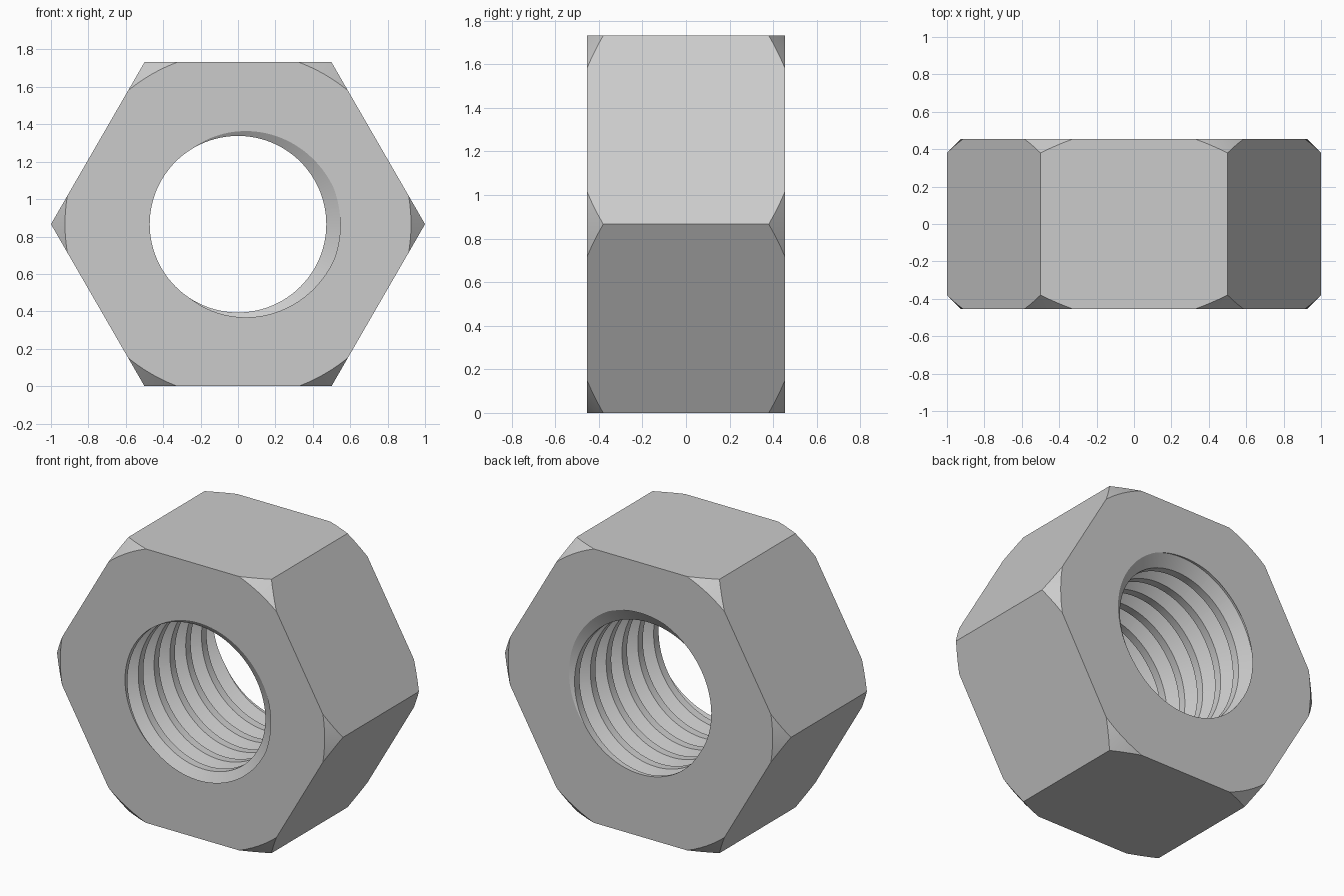
import bpy
import bmesh
from math import cos, sin, radians, sqrt, acos, degrees

cube = bpy.data.objects.get("Cube")
if cube:
    bpy.data.objects.remove(cube)

APOTHEM = sqrt(3) / 2        # hexagon centre to flat
HALF = 0.455                 # half thickness along y
FACE_R = 0.925               # radius of the chamfered end face
CREST_R, ROOT_R = 0.472, 0.547
PITCH = 0.158
ROOT_W, OPEN_W = 0.009, 0.054  # half widths of the groove floor and mouth


def bore_radius(y, turn):
    """Radius of the threaded bore at depth y and angle in turns."""
    phase = (y + HALF) / PITCH + turn
    u = abs(phase - round(phase)) * PITCH
    t = min(1, max(0, (u - ROOT_W) / (OPEN_W - ROOT_W)))
    return ROOT_R + (CREST_R - ROOT_R) * t


def column(angle):
    """Closed section of the nut at one angle, as (radius, y) pairs."""
    turn = angle / 360
    section = []
    for groove in range(-1, 9):
        for offset in (-OPEN_W, -ROOT_W, ROOT_W, OPEN_W):
            y = (groove - turn) * PITCH + offset - HALF
            y = max(-HALF, min(HALF, y))
            section.append((bore_radius(y, turn), y))
    # End faces, corner chamfers and hexagon side
    hex_r = APOTHEM / cos(radians(angle % 60 - 30))
    rim = min(hex_r, FACE_R)
    side_y = HALF - max(0, hex_r - FACE_R)
    section += [(rim, HALF), (hex_r, side_y), (hex_r, -side_y), (rim, -HALF)]
    return section


# Regular angles plus the exact ends of every chamfer arc
arc = 30 - degrees(acos(APOTHEM / FACE_R))
angles = set(range(0, 361, 3))
for corner in range(0, 361, 60):
    angles |= {a for a in (corner - arc, corner + arc) if 0 < a < 360}

# Sweep the section around the y axis
bm = bmesh.new()
columns = []
for angle in sorted(angles):
    a = radians(angle)
    columns.append([bm.verts.new((r * cos(a), y, r * sin(a) + APOTHEM))
                    for r, y in column(angle)])
for left, right in zip(columns, columns[1:]):
    for i in range(len(left)):
        bm.faces.new((left[i - 1], left[i], right[i], right[i - 1]))
bmesh.ops.remove_doubles(bm, verts=bm.verts[:], dist=0.0002)
bmesh.ops.recalc_face_normals(bm, faces=bm.faces[:])
bm.normal_update()


# Join the strips of each hexagon side into one flat face
def on_side(edge):
    if len(edge.link_faces) != 2:
        return False
    n1, n2 = (f.normal for f in edge.link_faces)
    middle = (edge.verts[0].co + edge.verts[1].co) / 2
    outer = middle.x ** 2 + (middle.z - APOTHEM) ** 2 > 0.7
    return outer and abs(n1.y) < 0.01 and n1.dot(n2) > 0.9999


bmesh.ops.dissolve_edges(bm, edges=[e for e in bm.edges if on_side(e)],
                         use_verts=False)

mesh = bpy.data.meshes.new("hex_nut")
bm.to_mesh(mesh)
bm.free()
nut = bpy.data.objects.new("hex_nut", mesh)
bpy.context.collection.objects.link(nut)

# Plain grey metal
grey = bpy.data.materials.new("grey_metal")
grey.use_nodes = True
colour = (0.6, 0.6, 0.6, 1)
grey.diffuse_color = colour
grey.node_tree.nodes["Principled BSDF"].inputs["Base Color"].default_value = colour
mesh.materials.append(grey)

bpy.ops.object.select_all(action="DESELECT")
nut.select_set(True)
bpy.context.view_layer.objects.active = nut
bpy.ops.object.shade_smooth_by_angle(angle=radians(25))
